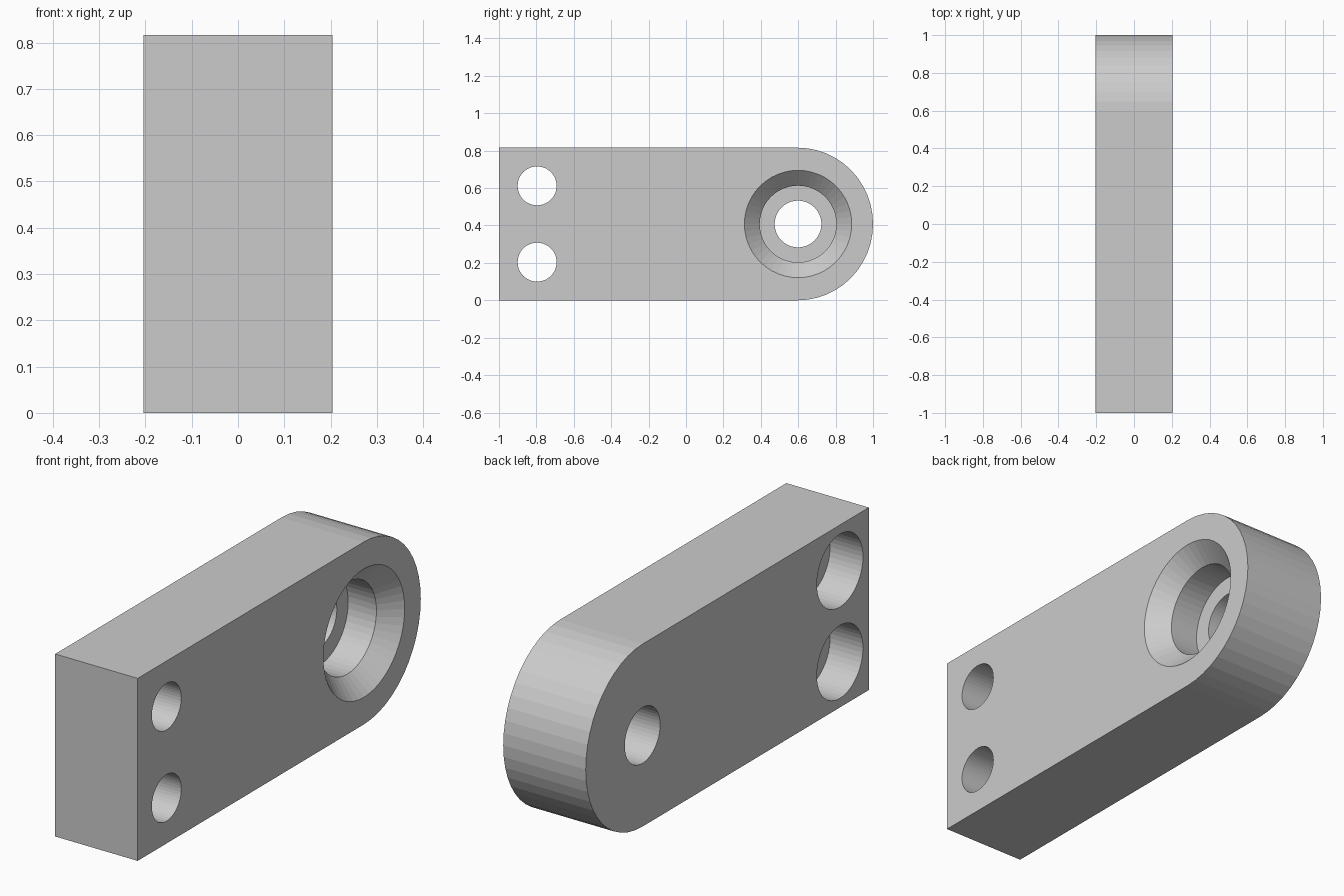
import bpy, bmesh, math

if "Cube" in bpy.data.objects:
    bpy.data.objects.remove(bpy.data.objects["Cube"])

HALF = 0.204          # half thickness along x
H = 0.816             # height
ARC_Y = 0.597         # centre of the rounded end
SEG = 48

grey = bpy.data.materials.new("plain grey")
grey.diffuse_color = (0.6, 0.6, 0.6, 1)
grey.use_nodes = True
grey.node_tree.nodes["Principled BSDF"].inputs["Base Color"].default_value = grey.diffuse_color


def make_object(name, bm):
    bmesh.ops.recalc_face_normals(bm, faces=bm.faces)
    mesh = bpy.data.meshes.new(name)
    bm.to_mesh(mesh)
    bm.free()
    mesh.materials.append(grey)
    ob = bpy.data.objects.new(name, mesh)
    bpy.context.collection.objects.link(ob)
    return ob


def lathe_x(name, profile, y, z):
    """Closed solid turned about an x-parallel axis; profile is (x, radius)."""
    bm = bmesh.new()
    rings = []
    for x, r in profile:
        rings.append([bm.verts.new((x, y + r * math.cos(a), z + r * math.sin(a)))
                      for a in (2 * math.pi * i / SEG for i in range(SEG))])
    for lo, hi in zip(rings, rings[1:]):
        for i in range(SEG):
            j = (i + 1) % SEG
            bm.faces.new((lo[i], lo[j], hi[j], hi[i]))
    bm.faces.new(rings[0])
    bm.faces.new(rings[-1])
    return make_object(name, bm)


# plate with one rounded end, extruded along x
bm = bmesh.new()
outline = [(-1, H), (-1, 0)]
for i in range(SEG // 2 + 1):
    a = -math.pi / 2 + 2 * math.pi * i / SEG
    outline.append((ARC_Y + (1 - ARC_Y) * math.cos(a), H / 2 + H / 2 * math.sin(a)))
face = bm.faces.new([bm.verts.new((-HALF, y, z)) for y, z in outline])
side = bmesh.ops.extrude_face_region(bm, geom=[face], use_keep_orig=True)
bmesh.ops.translate(bm, vec=(2 * HALF, 0, 0),
                    verts=[v for v in side["geom"] if isinstance(v, bmesh.types.BMVert)])
plate = make_object("mounting_plate", bm)

# stepped pivot hole: chamfered pocket on +x, small through hole
out = 0.1
cutters = [lathe_x("pivot_hole_cutter",
                   [(-HALF - out, 0.125), (HALF - 0.222, 0.125), (HALF - 0.222, 0.205),
                    (HALF - 0.082, 0.205), (HALF, 0.287), (HALF + out, 0.287 + out)],
                   0.599, H / 2)]
# two bolt holes, counterbored from -x
for z in (H / 4, 3 * H / 4):
    cutters.append(lathe_x("bolt_hole_cutter",
                           [(-HALF - out, 0.163), (-HALF + 0.163, 0.163),
                            (-HALF + 0.163, 0.104), (HALF + out, 0.104)],
                           -0.796, z))

# cut the holes, then drop the cutters
for c in cutters:
    mod = plate.modifiers.new("hole", 'BOOLEAN')
    mod.operation = 'DIFFERENCE'
    mod.solver = 'EXACT'
    mod.object = c
bpy.context.view_layer.update()
cut = bpy.data.meshes.new_from_object(
    plate.evaluated_get(bpy.context.evaluated_depsgraph_get()))
plate.modifiers.clear()
plate.data = cut
for c in cutters:
    bpy.data.objects.remove(c)
